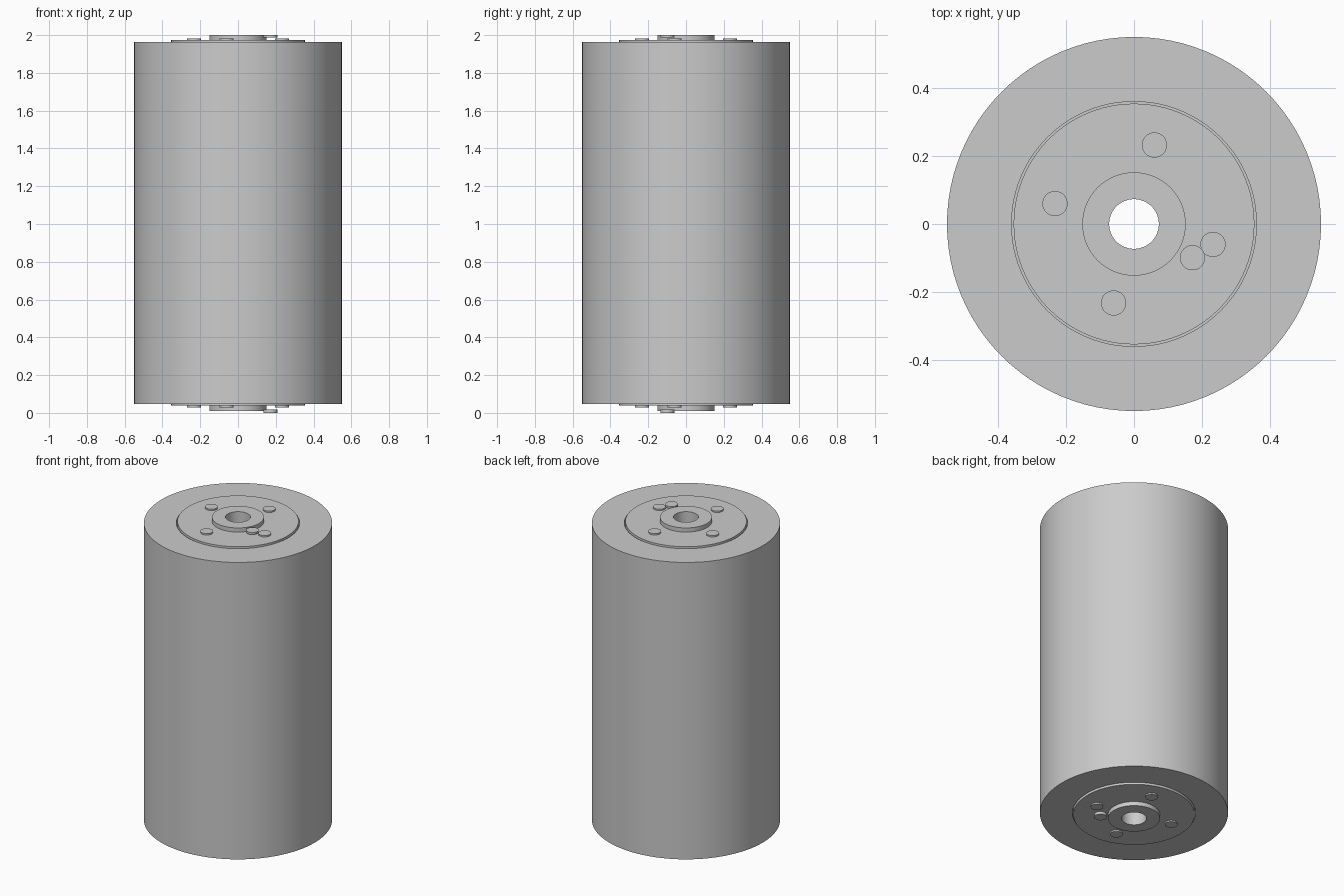
import bpy, bmesh, math

if "Cube" in bpy.data.objects:
    bpy.data.objects.remove(bpy.data.objects["Cube"])

MID = 1.0055  # mirror height between the two ends

grey = bpy.data.materials.new("light_grey")
grey.diffuse_color = (0.6, 0.6, 0.6, 1)
grey.use_nodes = True
grey.node_tree.nodes["Principled BSDF"].inputs["Base Color"].default_value = grey.diffuse_color


def finish(bm, name):
    bmesh.ops.recalc_face_normals(bm, faces=bm.faces)
    me = bpy.data.meshes.new(name)
    bm.to_mesh(me)
    bm.free()
    me.materials.append(grey)
    ob = bpy.data.objects.new(name, me)
    bpy.context.collection.objects.link(ob)
    bpy.ops.object.select_all(action='DESELECT')
    ob.select_set(True)
    bpy.context.view_layer.objects.active = ob
    bpy.ops.object.shade_smooth_by_angle(angle=math.radians(30))
    return ob


def ring(name, profile, n=96):
    """Turn a closed (radius, z) profile around the z axis."""
    bm = bmesh.new()
    rows = [[bm.verts.new((r * math.cos(2 * math.pi * i / n),
                           r * math.sin(2 * math.pi * i / n), z))
             for r, z in profile] for i in range(n)]
    m = len(profile)
    for i in range(n):
        a, b = rows[i], rows[(i + 1) % n]
        for j in range(m):
            k = (j + 1) % m
            bm.faces.new((a[j], b[j], b[k], a[k]))
    return finish(bm, name)


def disc(name, x, y, r, z0, z1):
    bm = bmesh.new()
    bmesh.ops.create_cone(bm, cap_ends=True, segments=32, radius1=r, radius2=r,
                          depth=z1 - z0)
    bmesh.ops.translate(bm, verts=bm.verts, vec=(x, y, (z0 + z1) / 2))
    return finish(bm, name)


# Roller body, recessed at both ends to leave a thin groove around the plates
ring("roller_body", [(0.12, 0.10), (0.36, 0.10), (0.36, 0.048), (0.55, 0.048),
                     (0.55, 1.963), (0.36, 1.963), (0.36, 1.911), (0.12, 1.911)])

# Hollow hub running the full length
ring("hub_tube", [(0.073, 0.011), (0.152, 0.011), (0.152, 2.0), (0.073, 2.0)])

# End plates, bolt heads and raised pin, the same at both ends
for end, s in (("top", 1), ("bottom", -1)):
    def span(a, b):
        return sorted((MID + s * (a - MID), MID + s * (b - MID)))

    z0, z1 = span(1.90, 1.973)
    ring(end + "_end_plate", [(0.12, z0), (0.354, z0), (0.354, z1), (0.12, z1)])
    for i in range(4):
        a = math.radians(-14.5 + 90 * i)
        disc(f"{end}_bolt_{i + 1}", 0.24 * math.cos(a), 0.24 * math.sin(a), 0.037,
             *span(1.96, 1.982))
    lo, hi = (1.987, 2.0) if s > 0 else (0.0, 0.018)
    disc(end + "_pin", 0.172, -0.099, 0.037, lo, hi)
